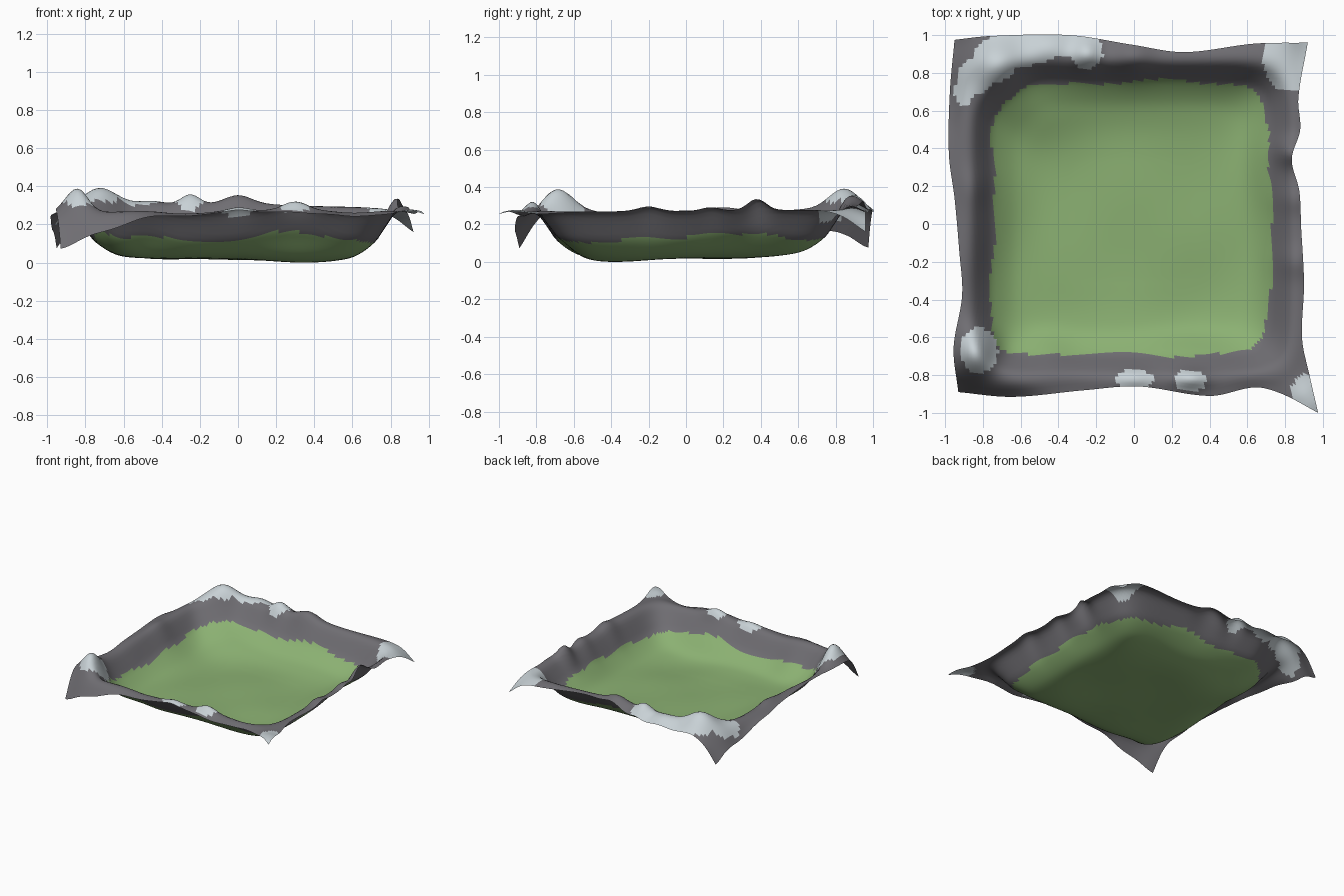
import bpy, bmesh, math

if "Cube" in bpy.data.objects:
    bpy.data.objects.remove(bpy.data.objects["Cube"])

N = 100


def curve(pts, t):
    """Smooth interpolation through (t, value) points."""
    n = len(pts)
    t = min(max(t, pts[0][0]), pts[-1][0])
    i = next(k for k in range(n - 1) if t <= pts[k + 1][0])

    def slope(k):
        a, b = pts[max(k - 1, 0)], pts[min(k + 1, n - 1)]
        return (b[1] - a[1]) / (b[0] - a[0])
    (t0, v0), (t1, v1) = pts[i], pts[i + 1]
    h = t1 - t0
    s = (t - t0) / h
    return (v0 * (1 + 2 * s) * (1 - s) ** 2 + h * slope(i) * s * (1 - s) ** 2
            + v1 * s * s * (3 - 2 * s) + h * slope(i + 1) * s * s * (s - 1))


# Outline of the sheet, one wavy curve per side
LEFT = [(-1, -.93), (-.75, -.955), (-.45, -.91), (-.2, -.925), (.1, -.95), (.35, -.98), (.7, -.975), (1, -.95)]
RIGHT = [(-1, .975), (-.8, .93), (-.6, .89), (-.3, .9), (0, .885), (.2, .875), (.37, .835), (.53, .88), (.7, .87), (1, .92)]
FRONT = [(-1, -.89), (-.7, -.915), (-.3, -.88), (0, -.86), (.4, -.91), (.65, -.865), (.8, -.9), (1, -1)]
BACK = [(-1, .975), (-.8, .995), (-.35, 1), (0, .95), (.3, .91), (.7, .955), (1, .96)]

# Wall profile: distance outward from the meadow edge -> fraction of rim height
WALL = [(-.4, 0), (-.2, .02), (-.1, .1), (0, .37), (.05, .65), (.1, .93), (.14, 1), (.19, .97), (.3, .85)]

# Peaks and sagging corners: x, y, height, x spread, y spread
BUMPS = [(-.83, -.68, .125, .10, .12), (-.95, -.94, -.20, .17, .12), (-.68, -.93, -.07, .18, .055),
         (-.3, -.87, -.02, .16, .08), (.62, -.87, -.02, .12, .06),
         (-.74, .86, .105, .15, .12), (-.45, .95, .045, .12, .08), (-.25, .91, .06, .07, .08),
         (-1.0, 1.0, -.17, .13, .13), (-1.0, .75, -.10, .07, .22), (0, .9, .045, .1, .1),
         (.2, .88, .02, .6, .12), (.95, 1.0, -.09, .11, .15), (.82, .38, .065, .07, .07),
         (.85, -.2, .025, .1, .08), (.85, .13, .02, .1, .07), (.92, -.93, .04, .1, .1),
         (0, -.82, .02, .08, .05), (.3, -.82, .045, .09, .05), (-.84, .2, .02, .08, .1),
         (-.85, -.35, -.015, .08, .15), (.35, -.35, -.022, .25, .25)]
# Gentle swells of the meadow and wall foot
BUMPS += [(-.55, .62, .05, .25, .2), (-.05, .7, .045, .6, .2), (-.7, .15, .025, .15, .3),
          (.3, -.68, .045, .25, .1), (-.46, -.68, .03, .12, .1), (.7, .35, .04, .12, .25)]

# Snow patches: x, y, x radius, y radius
SNOW = [(-.82, -.67, .1, .12), (0, -.82, .1, .05), (.3, -.83, .08, .06), (.92, -.9, .09, .11),
        (.82, .88, .14, .18), (.9, .95, .1, .12), (-.9, .7, .05, .08), (-.84, .78, .09, .1),
        (-.74, .86, .12, .11), (-.62, .92, .22, .085), (-.4, .95, .2, .07), (-.25, .91, .085, .09)]


def outward(x, y):
    """Signed distance from the rounded meadow edge, cut diagonally at back left."""
    a, b = abs(x + .015) / .735, abs(y - .03) / .72
    box = ((a ** 9 + b ** 9) ** (1 / 9) - 1) * .73
    diag = (y - x - 1.31) * .6
    return box + .02 * math.log(1 + math.exp((diag - box) / .02))


def height(x, y):
    z = .02 + .25 * curve(WALL, outward(x, y))
    for bx, by, h, sx, sy in BUMPS:
        z += h * math.exp(-((x - bx) / sx) ** 2 - ((y - by) / sy) ** 2)
    return z + .004 * math.sin(9 * x + 2) * math.sin(8 * y)


def ground_kind(x, y):
    if any(((x - a) / r) ** 2 + ((y - b) / s) ** 2 < 1 for a, b, r, s in SNOW):
        return 2
    wobble = .012 * math.sin(7 * x + 5 * y) + .006 * math.sin(17 * y - 13 * x)
    return 0 if outward(x, y) + wobble < 0 else 1


# Terrain sheet
bm = bmesh.new()
rows = []
for j in range(N + 1):
    v = 2 * j / N - 1
    row = []
    for i in range(N + 1):
        u = 2 * i / N - 1
        p, q = (u + 1) / 2, (v + 1) / 2
        x = curve(LEFT, v) * (1 - p) + curve(RIGHT, v) * p
        y = curve(FRONT, u) * (1 - q) + curve(BACK, u) * q
        row.append(bm.verts.new((x, y, height(x, y))))
    rows.append(row)
for j in range(N):
    for i in range(N):
        f = bm.faces.new((rows[j][i], rows[j][i + 1], rows[j + 1][i + 1], rows[j + 1][i]))
        c = f.calc_center_median()
        f.material_index = ground_kind(c.x, c.y)
        f.smooth = True
low = min(v.co.z for v in bm.verts)
bmesh.ops.translate(bm, verts=bm.verts, vec=(0, 0, -low))
mesh = bpy.data.meshes.new("valley_terrain")
bm.to_mesh(mesh)
bm.free()

# Meadow, rock and snow colours
for name, col in (("meadow", (.26, .44, .17, 1)), ("rock", (.16, .155, .17, 1)), ("snow", (.58, .64, .67, 1))):
    mat = bpy.data.materials.new(name)
    mat.diffuse_color = col
    mat.use_nodes = True
    mat.node_tree.nodes["Principled BSDF"].inputs["Base Color"].default_value = mat.diffuse_color
    mesh.materials.append(mat)
obj = bpy.data.objects.new("valley_terrain", mesh)
bpy.context.collection.objects.link(obj)
